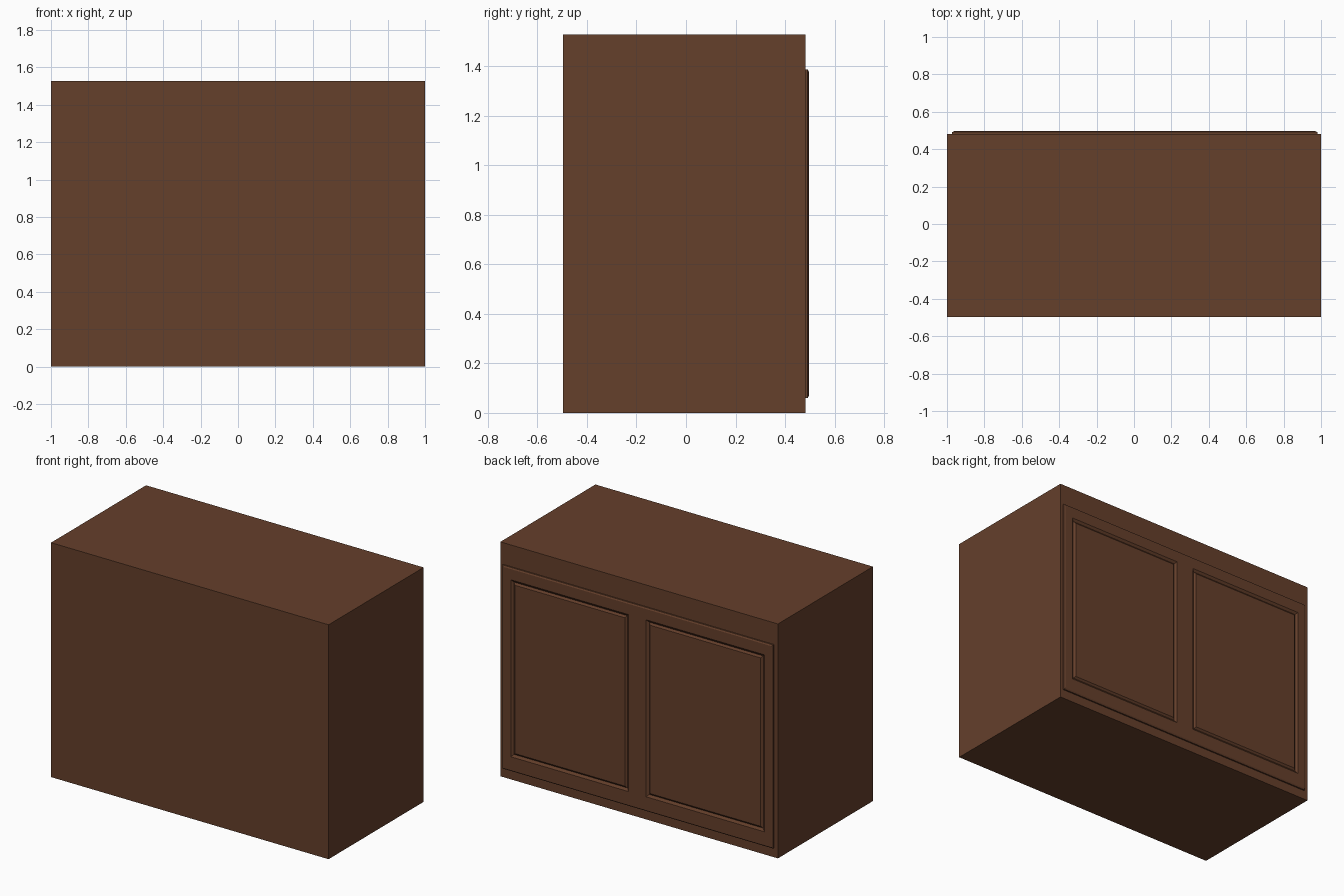
import bpy, bmesh
from mathutils import Vector

if "Cube" in bpy.data.objects:
    bpy.data.objects.remove(bpy.data.objects["Cube"])

wood = bpy.data.materials.new("brown_wood")
wood.diffuse_color = (0.13, 0.05, 0.024, 1)
wood.use_nodes = True
wood.node_tree.nodes["Principled BSDF"].inputs["Base Color"].default_value = wood.diffuse_color


def box(bm, lo, hi):
    lo, hi = Vector(lo), Vector(hi)
    verts = bmesh.ops.create_cube(bm, size=1)["verts"]
    for v in verts:
        v.co = (lo + hi) / 2 + v.co * (hi - lo)


def finish(bm, name):
    mesh = bpy.data.meshes.new(name)
    bm.to_mesh(mesh)
    bm.free()
    mesh.materials.append(wood)
    obj = bpy.data.objects.new(name, mesh)
    bpy.context.collection.objects.link(obj)


# Cabinet body
bm = bmesh.new()
box(bm, (-1, -0.496, 0), (1, 0.482, 1.527))
finish(bm, "cabinet_body")

# Door panel board with chamfered rim
bm = bmesh.new()
box(bm, (-0.972, 0.47, 0.06), (0.98, 0.491, 1.386))
rim = [f for f in bm.faces if f.normal.y > 0.9]
bmesh.ops.inset_individual(bm, faces=rim, thickness=0.012, depth=0.005)

# Cut the board into frame strips and two panel fields
x_cuts, z_cuts = (-0.912, -0.06, 0.066, 0.915), (0.155, 1.308)
cuts = [((x, 0, 0), (1, 0, 0)) for x in x_cuts] + [((0, 0, z), (0, 0, 1)) for z in z_cuts]
for co, no in cuts:
    bmesh.ops.bisect_plane(bm, geom=bm.verts[:] + bm.edges[:] + bm.faces[:],
                           plane_co=co, plane_no=no)

# V-groove around each panel field
bm.normal_update()
fields = []
for f in bm.faces:
    c = f.calc_center_median()
    if f.normal.y > 0.99 and z_cuts[0] < c.z < z_cuts[1] and 0.3 < abs(c.x) < 0.7:
        fields.append(f)
bmesh.ops.inset_individual(bm, faces=fields, thickness=0.022, depth=-0.011)
bmesh.ops.inset_individual(bm, faces=fields, thickness=0.018, depth=0.01)
finish(bm, "door_panel")
